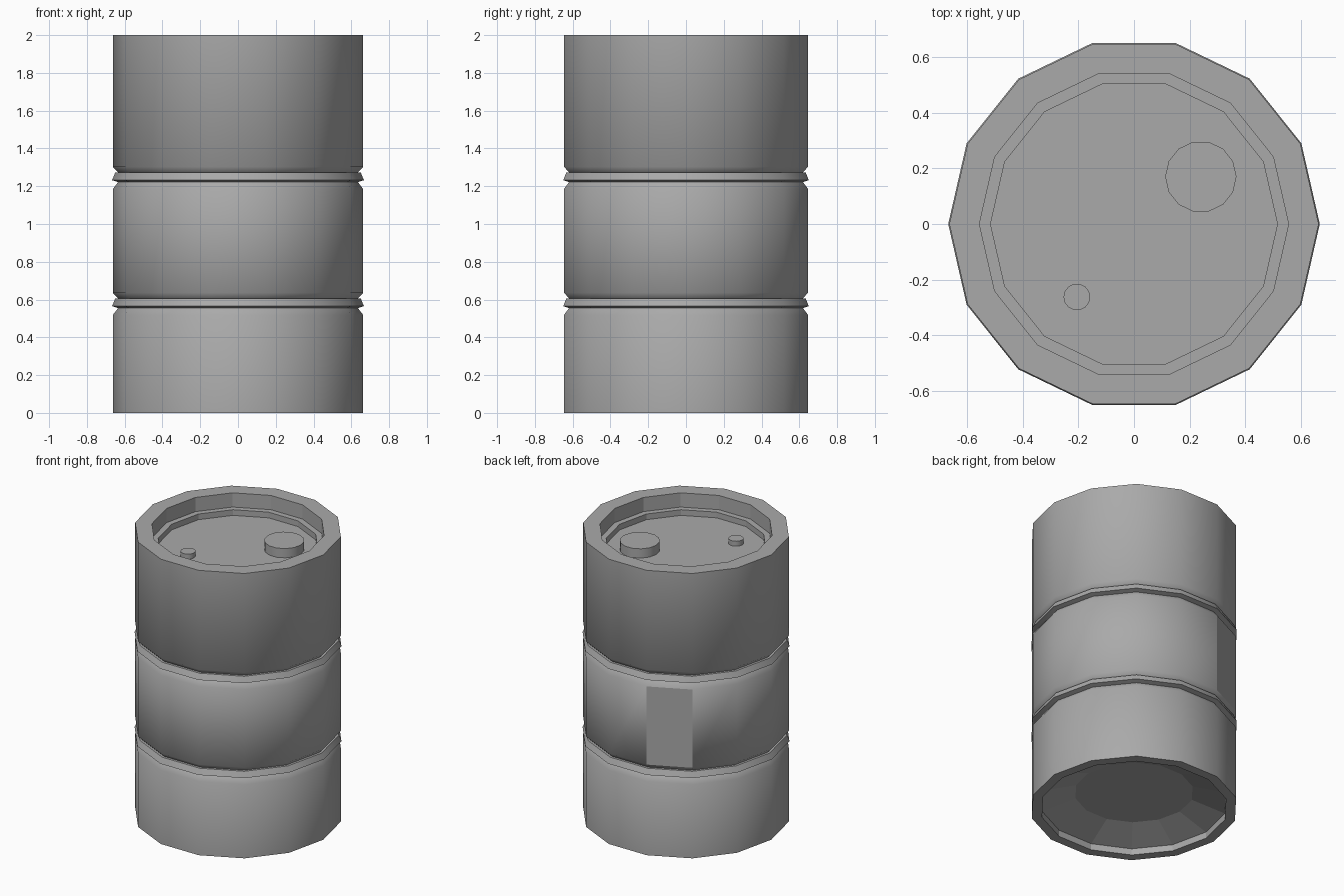
import bpy
import bmesh
from math import pi, sin, cos, radians

old = bpy.data.objects.get("Cube")
if old:
    bpy.data.objects.remove(old, do_unlink=True)

steel = bpy.data.materials.new("steel_grey")
steel.use_nodes = True
grey = (0.4, 0.4, 0.4, 1)
steel.diffuse_color = grey
steel.node_tree.nodes["Principled BSDF"].inputs["Base Color"].default_value = grey

SIDES = 14
WALL = 0.663


def groove(z):
    """Profile of one rolling hoop sunk in a groove, running upward."""
    return [(WALL, z - 0.065), (0.635, z - 0.028), (0.667, z - 0.018),
            (0.65, z + 0.022), (0.633, z + 0.022), (WALL, z + 0.053)]


def lathe(name, profile, sides):
    """Revolve a profile around z; end points on the axis become flat caps."""
    bm = bmesh.new()
    rings = [[bm.verts.new((r * cos(2 * pi * k / sides), r * sin(2 * pi * k / sides), z))
              for k in range(sides)] for r, z in profile]
    for a, b in zip(rings, rings[1:]):
        for k in range(sides):
            n = (k + 1) % sides
            bm.faces.new((a[k], a[n], b[n], b[k]))
    bm.faces.new(rings[0][::-1])
    bm.faces.new(rings[-1])
    mesh = bpy.data.meshes.new(name)
    bm.to_mesh(mesh)
    bm.free()
    obj = bpy.data.objects.new(name, mesh)
    bpy.context.collection.objects.link(obj)
    mesh.materials.append(steel)
    return obj


def smooth(obj, angle):
    bpy.ops.object.select_all(action="DESELECT")
    obj.select_set(True)
    bpy.context.view_layer.objects.active = obj
    bpy.ops.object.shade_smooth_by_angle(angle=radians(angle))


# Drum shell: underside recess, outer wall with two hoops, rim and sunken lid
base = [(0.38, 0.115), (0.597, 0.045), (0.597, 0), (WALL, 0)]
rim = [(WALL, 2), (0.555, 2), (0.555, 1.9), (0.515, 1.9), (0.515, 1.86)]
drum = lathe("drum", base + groove(0.583) + groove(1.25) + rim, SIDES)
smooth(drum, 50)

# Recesses stay faceted, as does one flattened panel on the middle band
for f in drum.data.polygons:
    c = f.center
    outside = c.xy.length > 0.61
    panel = 0.7 < c.z < 1.1 and abs(c.xy.angle_signed((cos(radians(115.7)), sin(radians(115.7))))) < 0.1 \
        if outside else False
    if not outside or panel:
        f.use_smooth = False

# Filler caps on the lid
for name, x, y, r, top in (("large_cap", 0.24, 0.17, 0.128, 1.925),
                           ("small_cap", -0.205, -0.262, 0.048, 1.895)):
    cap = lathe(name, [(r, 1.85), (r, top)], SIDES)
    cap.location = (x, y, 0)
    smooth(cap, 30)
